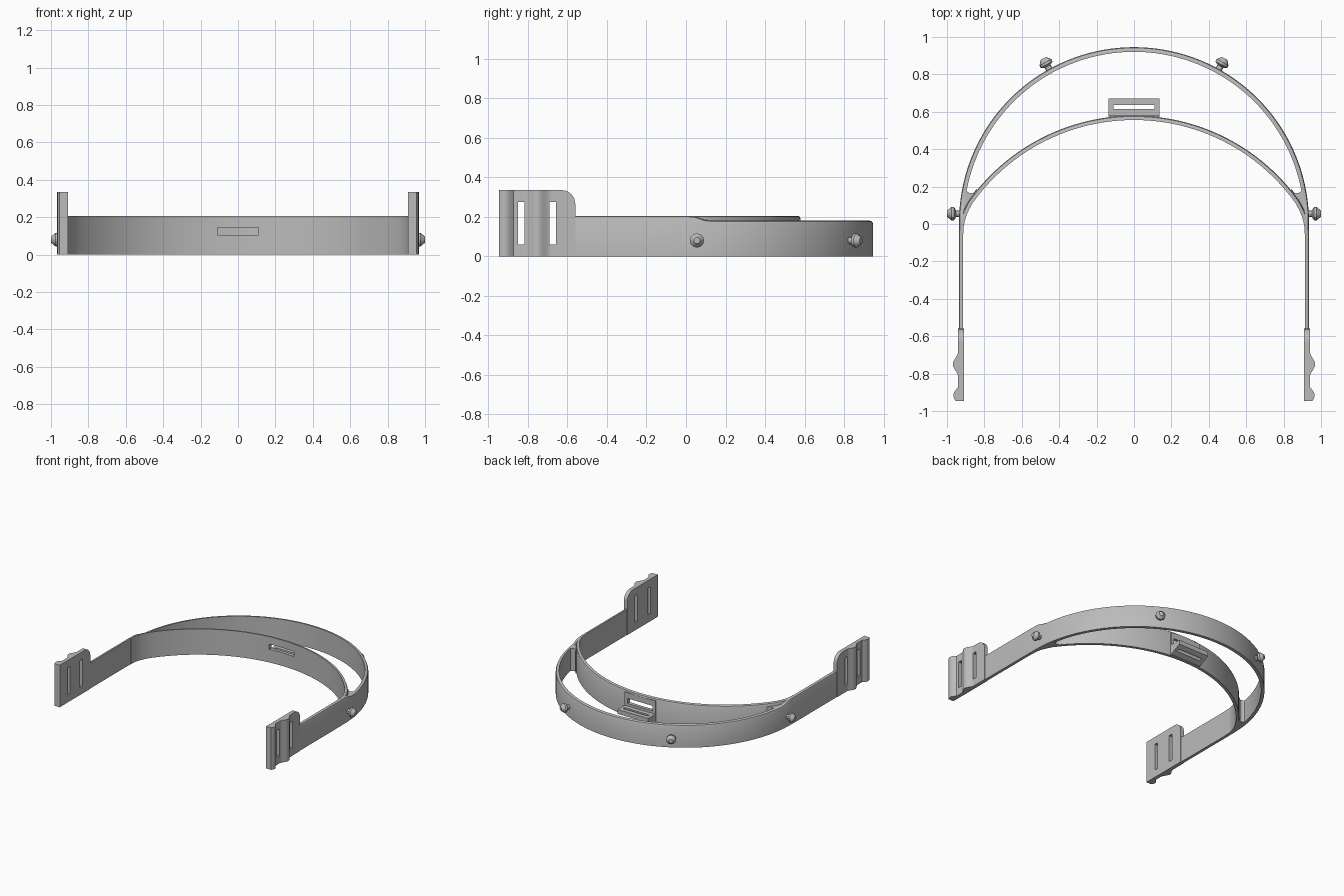
import bpy, bmesh, math
from mathutils import Vector, Matrix

if "Cube" in bpy.data.objects:
    bpy.data.objects.remove(bpy.data.objects["Cube"], do_unlink=True)

# Single plastic colour
grey = bpy.data.materials.new("grey_plastic")
grey.use_nodes = True
GREY = (0.5, 0.5, 0.5, 1)
grey.diffuse_color = GREY
grey.node_tree.nodes["Principled BSDF"].inputs["Base Color"].default_value = GREY


def finish(name, bm, smooth=True):
    bmesh.ops.recalc_face_normals(bm, faces=bm.faces)
    mesh = bpy.data.meshes.new(name)
    bm.to_mesh(mesh)
    bm.free()
    mesh.materials.append(grey)
    ob = bpy.data.objects.new(name, mesh)
    bpy.context.collection.objects.link(ob)
    select(ob)
    if smooth:
        bpy.ops.object.shade_smooth_by_angle(angle=math.radians(30))
    return ob


def select(ob):
    bpy.ops.object.select_all(action='DESELECT')
    ob.select_set(True)
    bpy.context.view_layer.objects.active = ob


def wall(name, inner, outer, heights, c=0.0):
    """Upright wall between two plan curves, outer top edge rounded by c."""
    bm = bmesh.new()
    rings = []
    for a, b, h in zip(inner, outer, heights):
        a, b = Vector(a), Vector(b)
        n = (b - a).normalized()
        sec = [(a, 0), (b, 0), (b, h - c)]
        if c:
            sec += [(b - n * c * 0.3, h - c * 0.3), (b - n * c, h)]
        sec += [(a, h)]
        rings.append([bm.verts.new((p.x, p.y, z)) for p, z in sec])
    k = len(rings[0])
    for r, s in zip(rings, rings[1:]):
        for i in range(k):
            j = (i + 1) % k
            bm.faces.new((r[i], r[j], s[j], s[i]))
    bm.faces.new(rings[0])
    bm.faces.new(rings[-1])
    return finish(name, bm)


def offset(path, d):
    """Shift a plan path sideways, positive to the right of travel."""
    out = []
    for i, p in enumerate(path):
        t = Vector(path[min(i + 1, len(path) - 1)]) - Vector(path[max(i - 1, 0)])
        t.normalize()
        out.append((p[0] + t.y * d, p[1] - t.x * d))
    return out


def box(name, x0, x1, y0, y1, z0, z1):
    bm = bmesh.new()
    bmesh.ops.create_cube(bm, size=1)
    bm.transform(Matrix.Translation(((x0 + x1) / 2, (y0 + y1) / 2, (z0 + z1) / 2))
                 @ Matrix.Diagonal((x1 - x0, y1 - y0, z1 - z0, 1)))
    return finish(name, bm, False)


def prism(name, pts, to3d, lo, hi):
    """Extrude a closed outline between lo and hi; to3d maps (u, v, depth)."""
    bm = bmesh.new()
    a = [bm.verts.new(to3d(u, v, lo)) for u, v in pts]
    b = [bm.verts.new(to3d(u, v, hi)) for u, v in pts]
    bm.faces.new(a)
    bm.faces.new(b)
    for i in range(len(pts)):
        j = (i + 1) % len(pts)
        bm.faces.new((a[i], a[j], b[j], b[i]))
    return finish(name, bm)


def cut(ob, *bounds):
    cutter = box("slot_cutter", *bounds)
    cutter.hide_render = True
    mod = ob.modifiers.new("slot", 'BOOLEAN')
    mod.operation, mod.solver, mod.object = 'DIFFERENCE', 'EXACT', cutter
    select(ob)
    bpy.ops.object.modifier_apply(modifier=mod.name)
    bpy.data.objects.remove(cutter, do_unlink=True)


# Head band: straight arms, soft bends, shallow front arc
R, CY = 1.0725, -0.505
half = [(0.925, -0.57), (0.925, -0.3)]
for i in range(9):
    t = i / 8
    half.append((0.925 - 0.055 * t * t,
                 -0.05 * (1 - t) ** 2 + 0.07 * t * (1 - t) + 0.122 * t * t))
for i in range(1, 30):
    x = 0.87 * (1 - i / 29)
    half.append((x, CY + math.sqrt(R * R - x * x)))
path = half + [(-x, y) for x, y in reversed(half[:-1])]
head_band = wall("head_band", offset(path, -0.0115), offset(path, 0.0115),
                 [0.205] * len(path), 0.014)
cut(head_band, -0.11, 0.11, 0.5, 0.65, 0.105, 0.145)

# Outer visor band: half circle, stepping down from the arm height
arc, tops = [(0.923, -0.05)], [0.205]
N = 72
for i in range(N + 1):
    a = math.pi * i / N
    y = 0.01 + 0.923 * math.sin(a)
    arc.append((0.923 * math.cos(a), y))
    s = min(max((y - 0.02) / 0.1, 0), 1)
    tops.append(0.205 - 0.025 * s * s * (3 - 2 * s))
arc.append((-0.923, -0.05))
tops.append(0.205)
wall("visor_band", offset(arc, -0.0125), offset(arc, 0.0125), tops, 0.014)

# Buckle plate, sloped strap shelf
plate = box("buckle_plate", -0.135, 0.135, 0.558, 0.58, 0, 0.19)
cut(plate, -0.11, 0.11, 0.5, 0.65, 0.105, 0.145)
shelf = prism("strap_shelf", [(0.57, 0.0), (0.67, 0.05), (0.67, 0.085), (0.57, 0.085)],
              lambda u, v, d: (d, u, v), -0.135, 0.135)
cut(shelf, -0.11, 0.11, 0.615, 0.635, -0.1, 0.2)


def bump(y):
    """Outward swelling of the end clip's ribs."""
    mid = max(0, 1 - abs(y + 0.75) / 0.068)
    end = max(0, 1 - abs(y + 0.917) / 0.045)
    return 0.029 * mid * mid * (3 - 2 * mid) + 0.026 * math.sin(end * math.pi / 2)


ROUND = 0.07
peg_profile = [(-0.02, 0.018), (0.018, 0.018), (0.028, 0.036), (0.042, 0.036), (0.066, 0.016)]


def peg(name, pos, angle):
    """Turned stud pointing outward from the visor band."""
    bm = bmesh.new()
    rings = [[bm.verts.new((d, r * math.cos(k * math.pi / 6), r * math.sin(k * math.pi / 6)))
              for k in range(12)] for d, r in peg_profile]
    for r, s in zip(rings, rings[1:]):
        for i in range(12):
            bm.faces.new((r[i], r[i - 1], s[i - 1], s[i]))
    bm.faces.new(rings[0])
    bm.faces.new(rings[-1])
    bm.transform(Matrix.Translation(pos) @ Matrix.Rotation(angle, 4, 'Z'))
    finish(name, bm)


for side, sx in (("left", 1), ("right", -1)):
    # End clip with two ribs, rounded upper corner and two strap slots
    ys = [-0.945 + 0.315 * i / 48 for i in range(48)]
    ys += [-0.56 - ROUND + ROUND * math.sin(i * math.pi / 16) for i in range(9)]
    tops = [0.335 - ROUND + math.sqrt(max(0, ROUND ** 2 - max(0, y + 0.56 + ROUND) ** 2))
            for y in ys]
    clip = wall(side + "_end_clip", [(sx * 0.91, y) for y in ys],
                [(sx * (0.94 + bump(y)), y) for y in ys], tops)
    for y in (-0.85, -0.69):
        x0, x1 = sorted((sx * 0.85, sx * 1.05))
        cut(clip, x0, x1, y, y + 0.032, 0.06, 0.275)

    # Web closing the crescent gap, with a hollowed end
    web = [(0.838 + 0.031 * (1 - math.cos(k * math.pi / 8)),
            0.192 - 0.027 * math.sin(k * math.pi / 8)) for k in range(9)]
    web += [(0.918, 0.05), (0.905, 0.06)]
    prism(side + "_web", [(sx * u, v) for u, v in web],
          lambda u, v, d: (u, v, d), 0, 0.18)

    # Visor studs
    out = 0 if sx > 0 else math.pi
    peg(side + "_side_stud", (sx * 0.934, 0.055, 0.08), out)
    a = math.radians(61 if sx > 0 else 119)
    peg(side + "_front_stud", (0.935 * math.cos(a), 0.01 + 0.935 * math.sin(a), 0.08), a)
